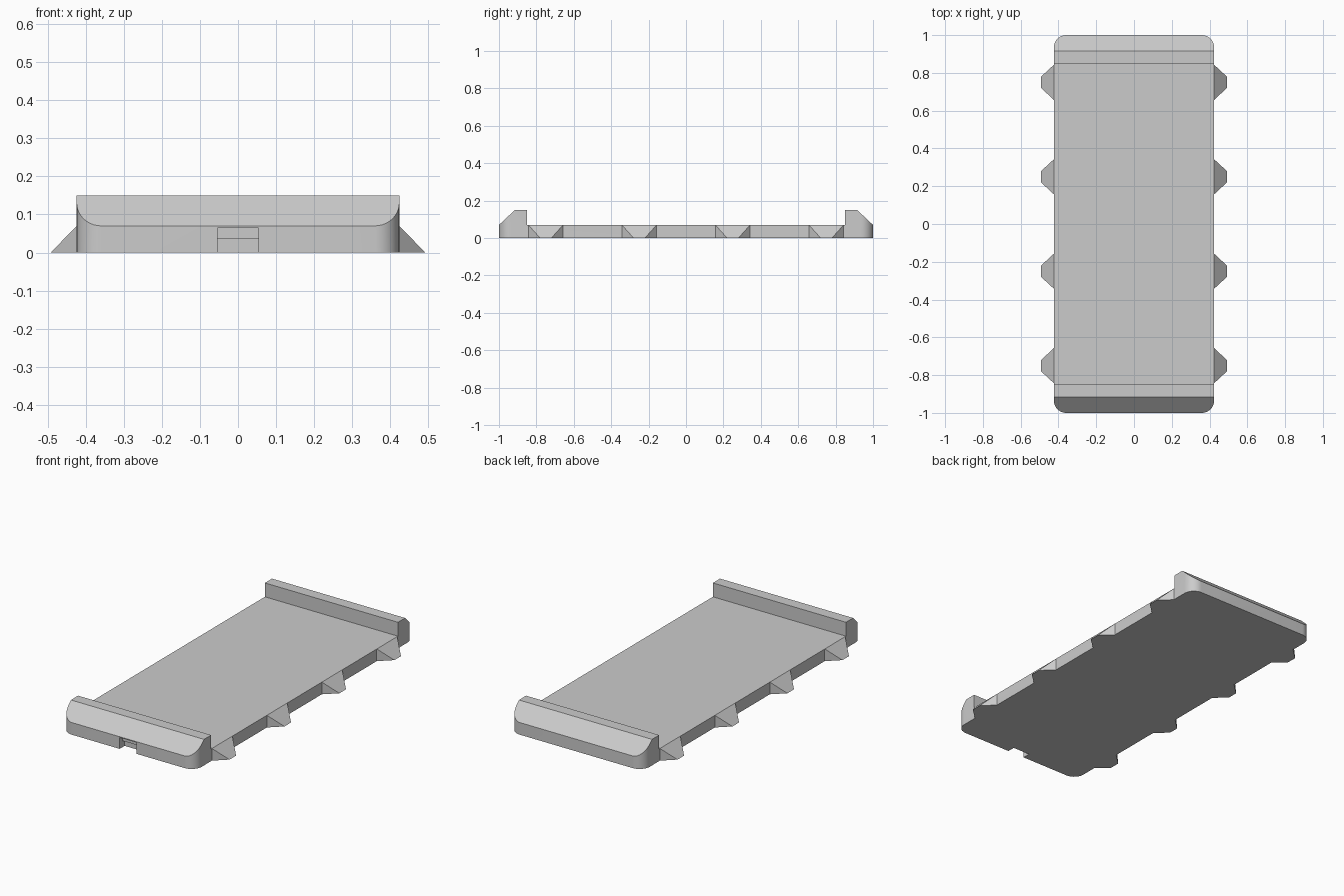
import bpy, bmesh, math
from mathutils import Vector

cube = bpy.data.objects.get("Cube")
if cube:
    bpy.data.objects.remove(cube, do_unlink=True)

grey = bpy.data.materials.new("light_grey")
grey.use_nodes = True
grey.diffuse_color = (0.6, 0.6, 0.6, 1)
grey.node_tree.nodes["Principled BSDF"].inputs["Base Color"].default_value = (0.6, 0.6, 0.6, 1)

HALF_W, DECK, LIP = 0.424, 0.07, 0.15
RADIUS, STEPS = 0.065, 10


def prism(name, points, offset):
    """Extrude a closed 3D outline along an offset."""
    bm = bmesh.new()
    face = bm.faces.new([bm.verts.new(p) for p in points])
    extruded = bmesh.ops.extrude_face_region(bm, geom=[face])["geom"]
    bmesh.ops.translate(bm, vec=Vector(offset),
                        verts=[v for v in extruded if isinstance(v, bmesh.types.BMVert)])
    bmesh.ops.recalc_face_normals(bm, faces=bm.faces)
    return finish(name, bm)


def finish(name, bm):
    mesh = bpy.data.meshes.new(name)
    bm.to_mesh(mesh)
    bm.free()
    mesh.materials.append(grey)
    obj = bpy.data.objects.new(name, mesh)
    bpy.context.collection.objects.link(obj)
    return obj


def boolean(obj, cutter, operation):
    mod = obj.modifiers.new(operation.lower(), "BOOLEAN")
    mod.object, mod.operation, mod.solver = cutter, operation, "EXACT"
    bpy.ops.object.select_all(action="DESELECT")
    bpy.context.view_layer.objects.active = obj
    obj.select_set(True)
    bpy.ops.object.modifier_apply(modifier=mod.name)
    bpy.data.objects.remove(cutter, do_unlink=True)


# Tray: side profile with a raised, sloped lip at each end
half = [(0.85, DECK), (0.85, LIP), (0.915, LIP), (1, DECK), (1, 0)]
profile = half + [(-y, z) for y, z in reversed(half)]
tray = prism("tray", [(-0.5, y, z) for y, z in profile], (1, 0, 0))

# Rounded corners, from a rounded plan outline
plan = []
for i, (sx, sy) in enumerate([(1, 1), (-1, 1), (-1, -1), (1, -1)]):
    for k in range(STEPS + 1):
        a = math.pi / 2 * (i + k / STEPS)
        plan.append((sx * (HALF_W - RADIUS) + RADIUS * math.cos(a),
                     sy * (1 - RADIUS) + RADIUS * math.sin(a), -0.1))
boolean(tray, prism("plan_cutter", plan, (0, 0, 0.4)), "INTERSECT")

# Stepped notch in the front edge
notch = [(-1.1, -0.1), (-0.955, -0.1), (-0.955, 0.037),
         (-0.975, 0.037), (-0.975, 0.065), (-1.1, 0.065)]
boolean(tray, prism("notch_cutter", [(-0.054, y, z) for y, z in notch],
                    (0.108, 0, 0)), "DIFFERENCE")
bpy.ops.object.shade_smooth_by_angle(angle=math.radians(25))

# Sloped wedge feet along both sides
for side, label in ((1, "left"), (-1, "right")):
    for n, y in enumerate((-0.75, -0.25, 0.25, 0.75), 1):
        bm = bmesh.new()
        for s in (-1, 1):
            for x, dy, z in ((HALF_W, 0.093, 0), (HALF_W, 0.093, DECK), (0.492, 0.03, 0)):
                bm.verts.new((side * x, y + s * dy, z))
        bmesh.ops.convex_hull(bm, input=bm.verts)
        bmesh.ops.dissolve_limit(bm, angle_limit=0.01, verts=bm.verts, edges=bm.edges)
        bmesh.ops.recalc_face_normals(bm, faces=bm.faces)
        finish(f"{label}_wedge_{n}", bm)
